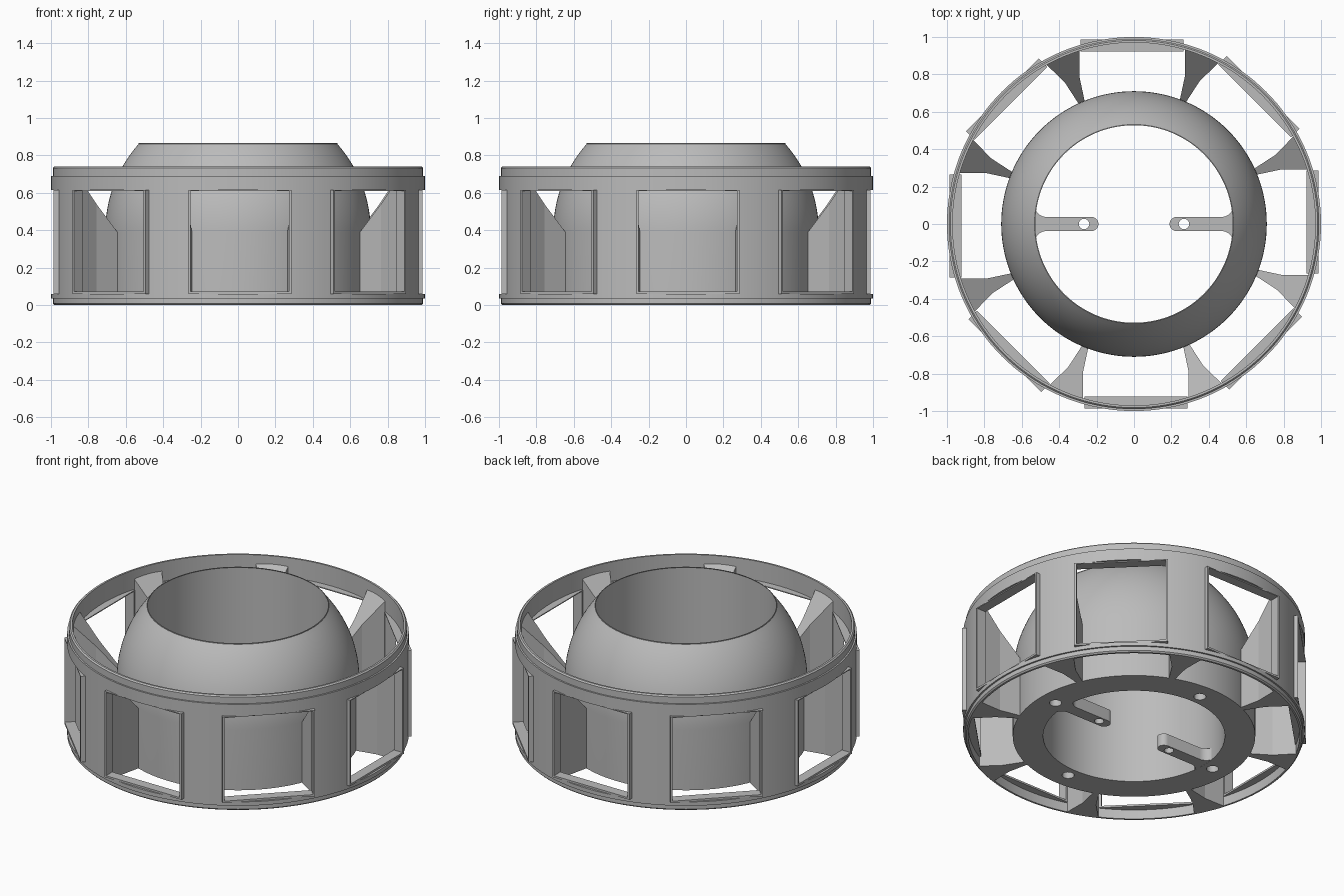
import bpy, bmesh
from math import sin, cos, pi, sqrt, radians
from mathutils import Matrix, Vector

if "Cube" in bpy.data.objects:
    bpy.data.objects.remove(bpy.data.objects["Cube"], do_unlink=True)

grey = bpy.data.materials.new("plain grey")
grey.use_nodes = True
grey.diffuse_color = (0.5, 0.5, 0.5, 1)
grey.node_tree.nodes["Principled BSDF"].inputs["Base Color"].default_value = grey.diffuse_color

COUNT = 8          # windows and spokes around the ring
SHIFT = 0.01       # small sideways offset of windows and spokes


def make(name, bm, smooth=False):
    bmesh.ops.recalc_face_normals(bm, faces=bm.faces)
    mesh = bpy.data.meshes.new(name)
    bm.to_mesh(mesh)
    bm.free()
    mesh.materials.append(grey)
    ob = bpy.data.objects.new(name, mesh)
    bpy.context.collection.objects.link(ob)
    if smooth:
        shade(ob)
    return ob


def activate(ob):
    bpy.ops.object.select_all(action='DESELECT')
    ob.select_set(True)
    bpy.context.view_layer.objects.active = ob


def shade(ob):
    activate(ob)
    bpy.ops.object.shade_smooth_by_angle(angle=radians(25))


def lathe(name, profile, steps=144):
    """Closed profile of (radius, z) turned around z."""
    bm = bmesh.new()
    rings = [[bm.verts.new((r * cos(2 * pi * i / steps), r * sin(2 * pi * i / steps), z))
              for r, z in profile] for i in range(steps)]
    n = len(profile)
    for i in range(steps):
        a, b = rings[i], rings[(i + 1) % steps]
        for j in range(n):
            k = (j + 1) % n
            bm.faces.new((a[j], a[k], b[k], b[j]))
    return make(name, bm)


def prism(bm, outline, bottom, top, matrix=Matrix()):
    """Outline in x, y; top is a function of x."""
    lo = [bm.verts.new(matrix @ Vector((x, y, bottom))) for x, y in outline]
    hi = [bm.verts.new(matrix @ Vector((x, y, top(x)))) for x, y in outline]
    bm.faces.new(lo)
    bm.faces.new(hi)
    n = len(outline)
    for i in range(n):
        j = (i + 1) % n
        bm.faces.new((lo[i], lo[j], hi[j], hi[i]))


def box(bm, x, y, z, matrix):
    prism(bm, [(x[0], y[0]), (x[1], y[0]), (x[1], y[1]), (x[0], y[1])],
          z[0], lambda _: z[1], matrix)


def arc(cx, cy, r, start, end, steps):
    return [(cx + r * cos(radians(start + (end - start) * i / steps)),
             cy + r * sin(radians(start + (end - start) * i / steps))) for i in range(steps + 1)]


def cut(ob, bm):
    cutter = make("cutter", bm)
    cutter.hide_render = True
    mod = ob.modifiers.new("cut", 'BOOLEAN')
    mod.operation = 'DIFFERENCE'
    mod.solver = 'EXACT'
    mod.object = cutter
    activate(ob)
    bpy.ops.object.modifier_apply(modifier=mod.name)
    bpy.data.objects.remove(cutter, do_unlink=True)
    shade(ob)


def around(k, offset=0.0):
    """Frame with x pointing outwards at step k."""
    return Matrix.Rotation(2 * pi * (k + offset) / COUNT, 4, 'Z') @ Matrix.Translation((0, SHIFT, 0))


# Outer ring with stepped rims and window openings
half, low, high = 0.275, 0.06, 0.615
upper = [(0.97, 0.37), (1.0, 0.37), (1.0, 0.69), (0.99, 0.69), (0.99, 0.732), (0.982, 0.74), (0.97, 0.74)]
lower = [(1.0, 0.035), (0.99, 0.035), (0.99, 0.008), (0.982, 0), (0.97, 0)]
ring = lathe("outer_ring", upper[1:] + lower[::-1])
bm = bmesh.new()
for k in range(COUNT):
    box(bm, (0.8, 1.1), (-half, half), (low, high), around(k))
cut(ring, bm)

# Flat window frames
wall, near, far = 0.012, 0.922, 0.986
for k in range(COUNT):
    bm = bmesh.new()
    m = around(k)
    for side in (-1, 1):
        edges = sorted((side * half, side * (half - wall)))
        box(bm, (near, far), edges, (low, high), m)
    inner = (wall - half, half - wall)
    box(bm, (near, far), inner, (low, low + wall), m)
    box(bm, (near, far), inner, (high - wall / 2, high), m)
    make(f"window_frame_{k + 1}", bm)

# Spokes flaring out towards the ring, with sloping tops
edge = [(0.67, 0.018), (0.71, 0.018), (0.84, 0.042), (0.975, 0.1)]
outline = edge + [(u, -v) for u, v in reversed(edge)]
for k in range(COUNT):
    bm = bmesh.new()
    prism(bm, outline, 0, lambda u: 0.385 + (u - 0.705) * 1.14, around(k, 0.5))
    make(f"spoke_{k + 1}", bm)

# Domed hub with a straight bore and four blind holes underneath
R, bore, belt, top = 0.71, 0.532, 0.39, 0.865
dome = [(sqrt(R * R - (t * (top - belt)) ** 2), belt + t * (top - belt))
        for t in [i / 16 for i in range(17)]]
hub = lathe("hub", [(bore, 0), (R, 0)] + dome + [(bore, top)])
bm = bmesh.new()
for k in range(4):
    m = Matrix.Rotation(k * pi / 2, 4, 'Z')
    prism(bm, arc(0.6, 0, 0.036, 0, 345, 23), -0.1, lambda _: 0.15, m)
cut(hub, bm)

# Mounting tabs reaching into the bore
curve = [(0.56, 0.098)] + arc(0.47, 0.098, 0.06, 0, -90, 8)
tab_outline = curve + arc(0.228, 0, 0.038, 90, 270, 16) + [(x, -y) for x, y in reversed(curve)]
for name, turn in (("left_tab", 0), ("right_tab", pi)):
    m = Matrix.Rotation(turn, 4, 'Z')
    bm = bmesh.new()
    prism(bm, tab_outline, 0.001, lambda _: 0.08, m)
    tab = make(name, bm)
    bm = bmesh.new()
    prism(bm, arc(0.267, 0, 0.028, 0, 345, 23), -0.1, lambda _: 0.2, m)
    cut(tab, bm)
